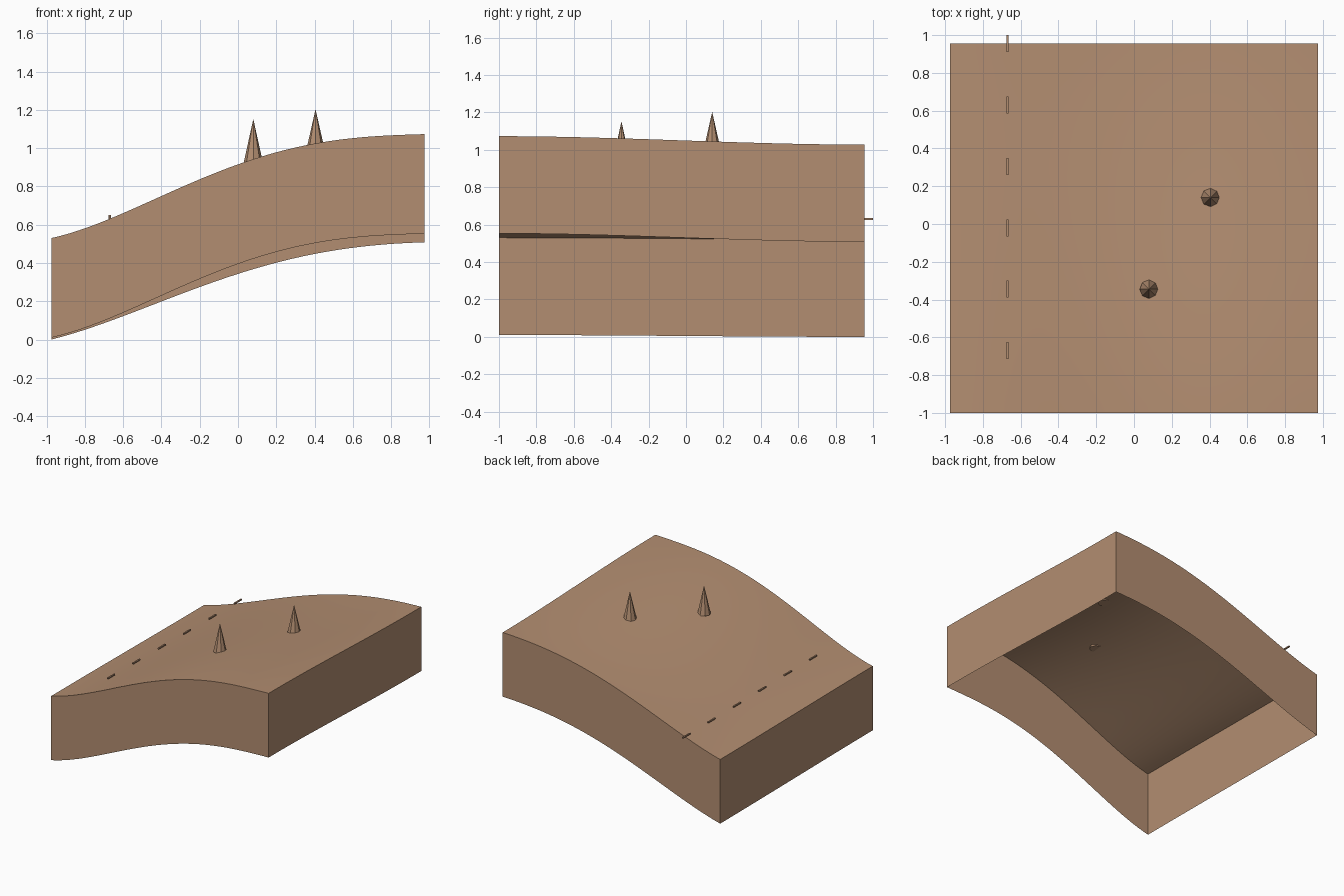
import bpy
import bmesh
from mathutils import Matrix, Vector

cube = bpy.data.objects.get("Cube")
if cube:
    bpy.data.objects.remove(cube, do_unlink=True)

HALF_X, Y0, Y1, SKIRT = 0.975, -1.0, 0.955, 0.52
FRONT = (0.53, 0.71, 0.915, 1.038, 1.073)   # slope profile along x, front edge
BACK = (0.52, 0.685, 0.863, 0.983, 1.028)   # same, back edge
N = 40

earth = bpy.data.materials.new("earth_brown")
earth.use_nodes = True
colour = (0.45, 0.27, 0.165, 1)
earth.diffuse_color = colour
bsdf = earth.node_tree.nodes["Principled BSDF"]
bsdf.inputs["Base Color"].default_value = colour
bsdf.inputs["Roughness"].default_value = 0.9


def profile(heights, x):
    """Smooth curve through evenly spaced heights."""
    t = (x / HALF_X + 1) * 2
    total = 0
    for i, h in enumerate(heights):
        for j in range(len(heights)):
            if j != i:
                h *= (t - j) / (i - j)
        total += h
    return total


def ground(x, y):
    u = min(max((y - Y0) / (Y1 - Y0), 0), 1)
    s = u * u * (3 - 2 * u)
    return profile(FRONT, x) * (1 - s) + profile(BACK, x) * s


def finish(name, bm):
    mesh = bpy.data.meshes.new(name)
    bm.to_mesh(mesh)
    bm.free()
    mesh.materials.append(earth)
    obj = bpy.data.objects.new(name, mesh)
    bpy.context.collection.objects.link(obj)
    return obj


# Hillside surface with a skirt that follows its edge, open underneath
bm = bmesh.new()
bmesh.ops.create_grid(bm, x_segments=N, y_segments=N, size=1)
for v in bm.verts:
    v.co.x *= HALF_X
    v.co.y = Y0 + (v.co.y + 1) / 2 * (Y1 - Y0)
    v.co.z = ground(v.co.x, v.co.y)
for f in bm.faces:
    f.smooth = True
rim = [e for e in bm.edges if e.is_boundary]
for e in rim:
    e.smooth = False
skirt = bmesh.ops.extrude_edge_only(bm, edges=rim)["geom"]
for part in skirt:
    if isinstance(part, bmesh.types.BMVert):
        part.co.z -= SKIRT
    elif isinstance(part, bmesh.types.BMFace):
        part.smooth = False
bmesh.ops.recalc_face_normals(bm, faces=bm.faces)
top = max(bm.faces, key=lambda f: f.calc_center_median().z)
if top.normal.z < 0:
    bmesh.ops.reverse_faces(bm, faces=bm.faces)
finish("hillside", bm)

# Two faceted conical trees
for name, x, y, base, tip in (("front_tree", 0.08, -0.345, 0.925, 1.152),
                              ("back_tree", 0.405, 0.14, 0.982, 1.203)):
    bm = bmesh.new()
    bmesh.ops.create_cone(bm, cap_ends=True, segments=8, radius1=0.05,
                          radius2=0, depth=tip - base,
                          matrix=Matrix.Translation((x, y, (base + tip) / 2)))
    finish(name, bm)

# Row of dashes hovering just above the low side
for i in range(6):
    x, y = -0.67, 0.955 - 0.325 * i
    bm = bmesh.new()
    place = Matrix.Translation(Vector((x, y, ground(x, y) + 0.015)))
    bmesh.ops.create_cube(bm, size=1,
                          matrix=place @ Matrix.Diagonal((0.011, 0.09, 0.01, 1)))
    finish(f"lane_dash_{i + 1}", bm)
